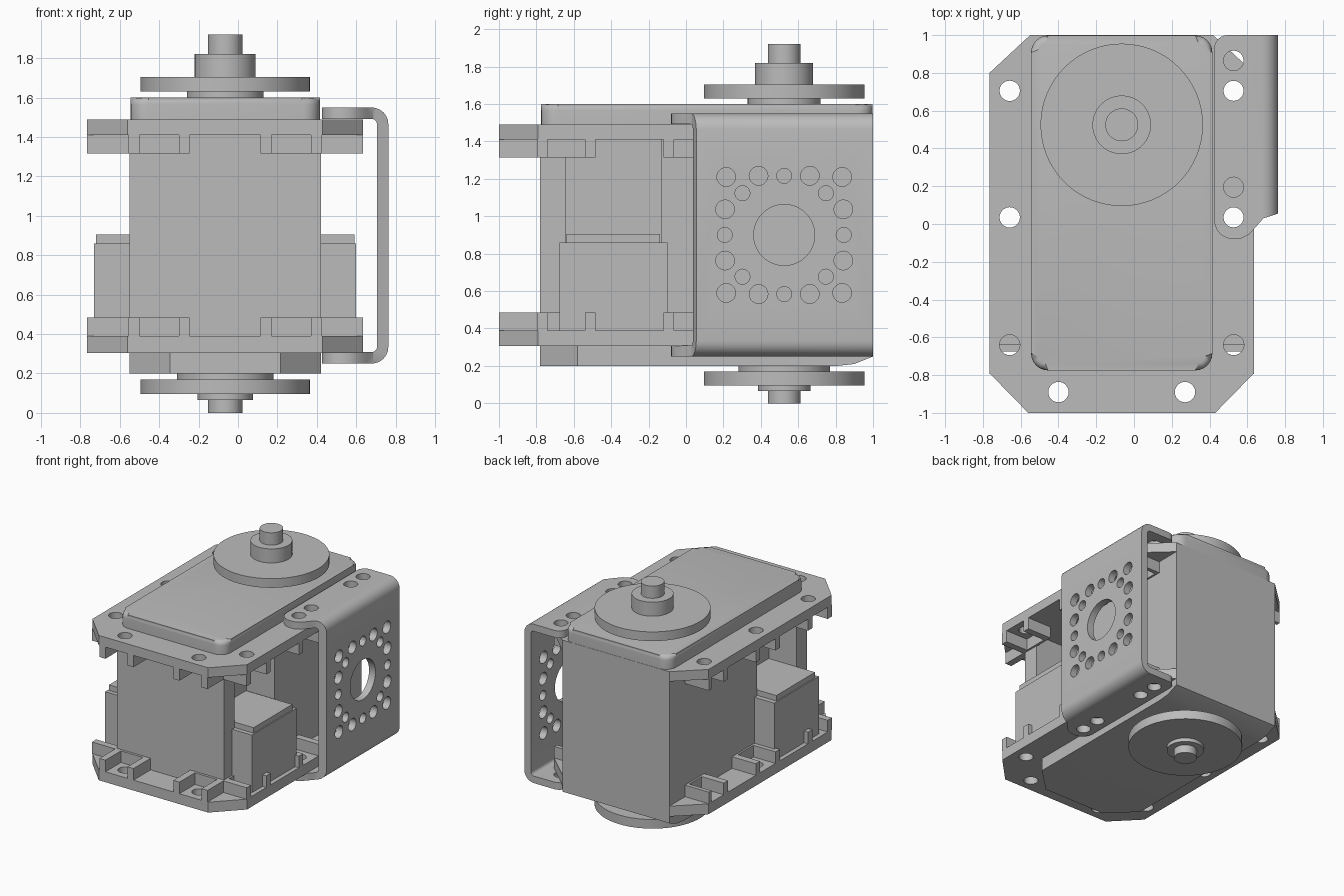
import bpy, bmesh
from math import cos, sin, pi

if "Cube" in bpy.data.objects:
    bpy.data.objects.remove(bpy.data.objects["Cube"], do_unlink=True)

grey = bpy.data.materials.new("plain grey")
grey.use_nodes = True
colour = (0.5, 0.5, 0.5, 1)
grey.diffuse_color = colour
grey.node_tree.nodes["Principled BSDF"].inputs["Base Color"].default_value = colour

CX, HY = -0.065, 0.525      # body centre line and shaft position
parts = []


def circle(a, b, r, n=32):
    return [(a + r * cos(2 * pi * i / n), b + r * sin(2 * pi * i / n)) for i in range(n)]


def rect(a0, a1, b0, b1):
    return [(a0, b0), (a1, b0), (a1, b1), (a0, b1)]


def arc(a, b, r, start, end, n=6):
    return [(a + r * cos(start + (end - start) * i / n),
             b + r * sin(start + (end - start) * i / n)) for i in range(n + 1)]


PLACE = {"x": lambda a, b, c: (c, a, b),
         "y": lambda a, b, c: (a, c, b),
         "z": lambda a, b, c: (a, b, c)}


def prism(name, outlines, lo, hi, axis="z", soft_top=0):
    """Extrude one or more separate outlines along an axis into one object."""
    bm = bmesh.new()
    for pts in outlines:
        low = [bm.verts.new(PLACE[axis](a, b, lo)) for a, b in pts]
        high = [bm.verts.new(PLACE[axis](a, b, hi)) for a, b in pts]
        bm.faces.new(low)
        top = bm.faces.new(high)
        for i in range(len(pts)):
            j = (i + 1) % len(pts)
            bm.faces.new((low[i], low[j], high[j], high[i]))
        if soft_top:
            bmesh.ops.bevel(bm, geom=list(top.edges), offset=soft_top, segments=4,
                            profile=0.5, affect="EDGES")
    bmesh.ops.recalc_face_normals(bm, faces=bm.faces)
    mesh = bpy.data.meshes.new(name)
    bm.to_mesh(mesh)
    bm.free()
    mesh.materials.append(grey)
    obj = bpy.data.objects.new(name, mesh)
    bpy.context.scene.collection.objects.link(obj)
    parts.append(obj)
    return obj


def carve(obj, cutter, operation="DIFFERENCE"):
    """Apply a boolean and remove the cutter."""
    mod = obj.modifiers.new("carve", "BOOLEAN")
    mod.operation, mod.object, mod.solver = operation, cutter, "EXACT"
    graph = bpy.context.evaluated_depsgraph_get()
    mesh = bpy.data.meshes.new_from_object(obj.evaluated_get(graph))
    obj.modifiers.clear()
    obj.data = mesh
    parts.remove(cutter)
    bpy.data.objects.remove(cutter, do_unlink=True)


def mirrored(half):
    """Close a right-hand outline (offsets from the centre line) with its mirror."""
    return [(CX + a, b) for a, b in half] + [(CX - a, b) for a, b in reversed(half)]


# Main case, with a deep side recess for each connector
prism("case_body", [mirrored([(0.485, -0.78), (0.485, -0.645), (0.235, -0.645),
                              (0.235, -0.13), (0.485, -0.13), (0.485, 1.0)])], 0.305, 1.49)

# Rounded lid
r = 0.09
lid = mirrored(arc(0.48 - r, -0.775 + r, r, -pi / 2, 0) + arc(0.48 - r, 0.998 - r, r, 0, pi / 2))
prism("case_lid", [lid], 1.49, 1.6, soft_top=0.035)

# Bottom cover with clipped front corners and a sloping rear edge
cover = prism("bottom_cover", [mirrored([(0.28, -0.78), (0.485, -0.58), (0.485, 1.0)])], 0.2, 0.306)
slope = prism("slope_cutter", [[(0.8, 0.199), (0.9, 0.21), (1.0, 0.25), (1.1, 0.3), (1.1, 0.1), (0.8, 0.1)]],
              -1, 1, "x")
carve(cover, slope)

# Mounting flanges with screw holes and open nut pockets
flange = mirrored([(0.495, -1.0), (0.7, -0.79), (0.7, 0.8), (0.485, 1.0)])
side_y = (-0.64, 0.035, 0.705)
holes = [(CX + s * 0.593, y) for s in (-1, 1) for y in side_y]
holes += [(CX + s * 0.335, -0.89) for s in (-1, 1)]
pocket = [(-0.155, 0), (-0.155, 0.22), (0.155, 0.22), (0.155, 0),
          (0.1, 0), (0.1, 0.2), (-0.1, 0.2), (-0.1, 0)]
for level, plate, walls in (("lower", (0.305, 0.39), (0.388, 0.485)),
                            ("upper", (1.41, 1.49), (1.315, 1.412))):
    obj = prism(level + "_flange", [flange], *plate)
    carve(obj, prism("hole_cutter", [circle(x, y, 0.054, 24) for x, y in holes],
                     plate[0] - 0.1, plate[1] + 0.1))
    outlines = []
    for s in (-1, 1):
        outlines.append([(CX + s * 0.335 + t, -1.0 + d) for t, d in pocket])
        for y in side_y:
            squeeze = 0.6 if y > 0.5 else 1
            outlines.append([(CX + s * (0.7 - d), y + t * (squeeze if t > 0 else 1))
                             for t, d in pocket])
    prism(level + "_nut_pockets", outlines, *walls)

# Side connectors
for s, side in ((1, "left"), (-1, "right")):
    a, b, c = sorted((CX, CX + s * 0.665)), sorted((CX, CX + s * 0.655)), (-0.675, -0.10)
    prism(side + "_connector", [rect(*a, *c)], 0.385, 0.86)
    prism(side + "_connector_cap", [rect(*b, -0.64, -0.14)], 0.86, 0.905)

# Output horns and shafts above and below
for name, radius, lo, hi in (("upper_collar", 0.195, 1.6, 1.63),
                             ("upper_horn", 0.43, 1.63, 1.705),
                             ("upper_hub", 0.155, 1.705, 1.82),
                             ("upper_shaft", 0.087, 1.82, 1.92),
                             ("lower_collar", 0.245, 0.17, 0.2),
                             ("lower_horn", 0.43, 0.095, 0.17),
                             ("lower_hub", 0.14, 0.065, 0.095),
                             ("lower_shaft", 0.087, 0.0, 0.065)):
    prism(name, [circle(CX, HY, radius, 64)], lo, hi)

# Side bracket: bent strip trimmed to its tab shape
R, T = 0.085, 0.058
x1, z0, z1 = 0.763, 0.25, 1.55
outer = arc(x1 - R, z0 + R, R, -pi / 2, 0) + arc(x1 - R, z1 - R, R, 0, pi / 2)
inner = arc(x1 - R, z1 - R, R - T, pi / 2, 0) + arc(x1 - R, z0 + R, R - T, 0, -pi / 2)
strip = [(0.425, z0)] + outer + [(0.425, z1), (0.425, z1 - T)] + inner + [(0.425, z0 + T)]
bracket = prism("side_bracket", [strip], -0.2, 1.0, "y")
tab = (arc(0.525, 0.02, 0.1, pi, 1.5 * pi) + [(0.565, -0.077), (0.61, -0.055), (0.65, -0.01),
       (0.685, 0.03), (0.763, 0.055), (0.8, 0.06), (0.8, 1.1), (0.495, 1.1)]
       + arc(0.495, 0.93, 0.07, pi / 2, pi))
carve(bracket, prism("tab_cutter", [tab], 0, 2), "INTERSECT")
carve(bracket, prism("tab_hole_cutter", [circle(0.527, y, 0.053, 24)
                                         for y in (0.035, 0.195, 0.705, 0.865)], 0, 2))

# Bracket face holes: centre bore, ring of small holes, border of larger ones
face = [circle(HY, 0.9, 0.163, 48)]
for a, b, rad in ((0.318, 0, 0.04), (0, 0.316, 0.04)):
    face += [circle(HY + s * a, 0.9 + s * b, rad, 20) for s in (-1, 1)]
for a, b, rad in ((0.223, 0.223, 0.04), (0.31, 0.31, 0.05), (0.137, 0.316, 0.05), (0.316, 0.137, 0.05)):
    face += [circle(HY + s * a, 0.9 + t * b, rad, 20) for s in (-1, 1) for t in (-1, 1)]
carve(bracket, prism("face_hole_cutter", face, 0.69, 0.9, "x"))

# Smooth the round surfaces, keep edges sharp
bpy.ops.object.select_all(action="DESELECT")
for obj in parts:
    obj.select_set(True)
bpy.context.view_layer.objects.active = parts[0]
bpy.ops.object.shade_smooth_by_angle(angle=0.6)
